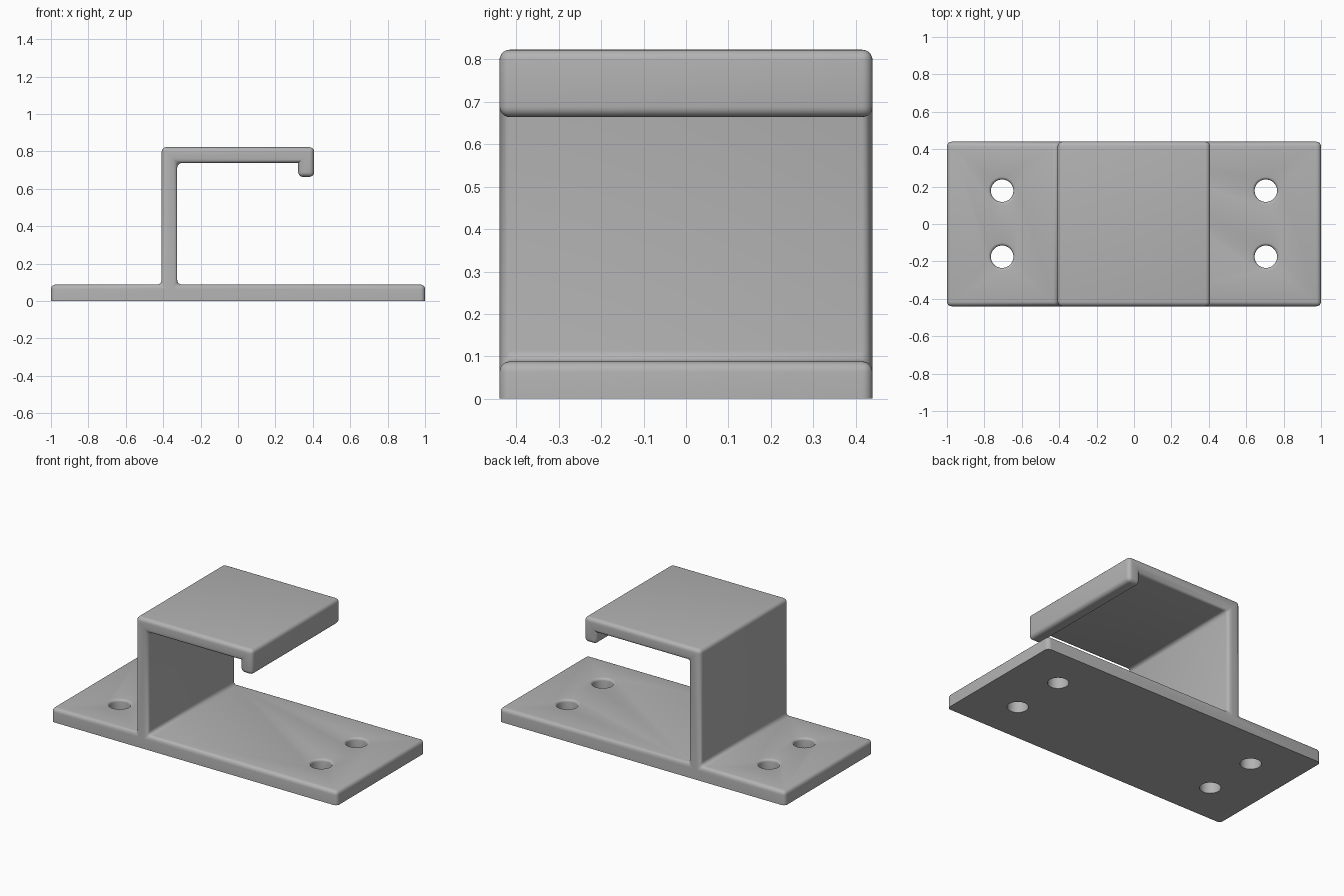
import bpy, bmesh, math
from mathutils import Vector

cube = bpy.data.objects.get("Cube")
if cube:
    bpy.data.objects.remove(cube, do_unlink=True)

HALF_DEPTH = 0.44
ROUND = 0.025
BASE_TOP = 0.088

grey = bpy.data.materials.new("plain grey")
grey.use_nodes = True
colour = (0.45, 0.45, 0.45, 1)
grey.diffuse_color = colour
grey.node_tree.nodes["Principled BSDF"].inputs["Base Color"].default_value = colour


def add_object(name, bm):
    bmesh.ops.recalc_face_normals(bm, faces=bm.faces)
    mesh = bpy.data.meshes.new(name)
    bm.to_mesh(mesh)
    bm.free()
    mesh.materials.append(grey)
    obj = bpy.data.objects.new(name, mesh)
    bpy.context.collection.objects.link(obj)
    return obj


# Bracket: flat base, upright wall, top shelf and hooked lip as one profile
profile = [(-1, 0), (1, 0), (1, BASE_TOP), (-0.325, BASE_TOP), (-0.325, 0.738),
           (0.322, 0.738), (0.322, 0.664), (0.407, 0.664), (0.407, 0.823),
           (-0.408, 0.823), (-0.408, BASE_TOP), (-1, BASE_TOP)]
bm = bmesh.new()
front = bm.faces.new([bm.verts.new((x, -HALF_DEPTH, z)) for x, z in profile])
sweep = bmesh.ops.extrude_face_region(bm, geom=[front])
moved = [g for g in sweep["geom"] if isinstance(g, bmesh.types.BMVert)]
bmesh.ops.translate(bm, verts=moved, vec=(0, 2 * HALF_DEPTH, 0))
bmesh.ops.recalc_face_normals(bm, faces=bm.faces)


# Round everything but the underside rim and the crisp corner inside the lip
def is_rounded(edge):
    a, b = (v.co for v in edge.verts)
    underside = max(a.z, b.z) < 0.01
    inner_lip = all((Vector((c.x, c.z)) - Vector((0.322, 0.738))).length < 0.01
                    for c in (a, b))
    return not underside and not inner_lip


bmesh.ops.bevel(bm, geom=[e for e in bm.edges if is_rounded(e)], offset=ROUND,
                offset_type='OFFSET', segments=5, profile=0.5,
                affect='EDGES', clamp_overlap=True)
bracket = add_object("bracket", bm)

# Screw hole cutters: straight shafts that flare out at the top rim
HOLE, FLARE, SIDES = 0.06, 0.015, 48
section = [(HOLE, -0.05), (HOLE, BASE_TOP - FLARE)]
for i in range(1, 5):
    t = math.radians(22.5 * i)
    section.append((HOLE + FLARE * (1 - math.cos(t)),
                    BASE_TOP - FLARE * (1 - math.sin(t))))
section.append((HOLE + FLARE, BASE_TOP + 0.05))

bm = bmesh.new()
for cx in (-0.705, 0.705):
    for cy in (-0.175, 0.178):
        rings = [[bm.verts.new((cx + r * math.cos(math.tau * k / SIDES),
                                cy + r * math.sin(math.tau * k / SIDES), z))
                  for k in range(SIDES)] for r, z in section]
        for low, high in zip(rings, rings[1:]):
            for k in range(SIDES):
                n = (k + 1) % SIDES
                bm.faces.new((low[k], low[n], high[n], high[k]))
        bm.faces.new(rings[0][::-1])
        bm.faces.new(rings[-1])
cutter = add_object("hole_cutter", bm)
cutter.hide_render = True
cutter.hide_viewport = True

# Smooth the rounded edges, keep the real corners sharp, then drill the holes
bpy.ops.object.select_all(action='DESELECT')
drill = bracket.modifiers.new("screw holes", 'BOOLEAN')
drill.operation = 'DIFFERENCE'
drill.solver = 'EXACT'
drill.object = cutter
bpy.context.view_layer.objects.active = bracket
bracket.select_set(True)
bpy.ops.object.modifier_apply(modifier=drill.name)
bpy.data.objects.remove(cutter, do_unlink=True)
bpy.ops.object.shade_smooth_by_angle(angle=math.radians(30))
